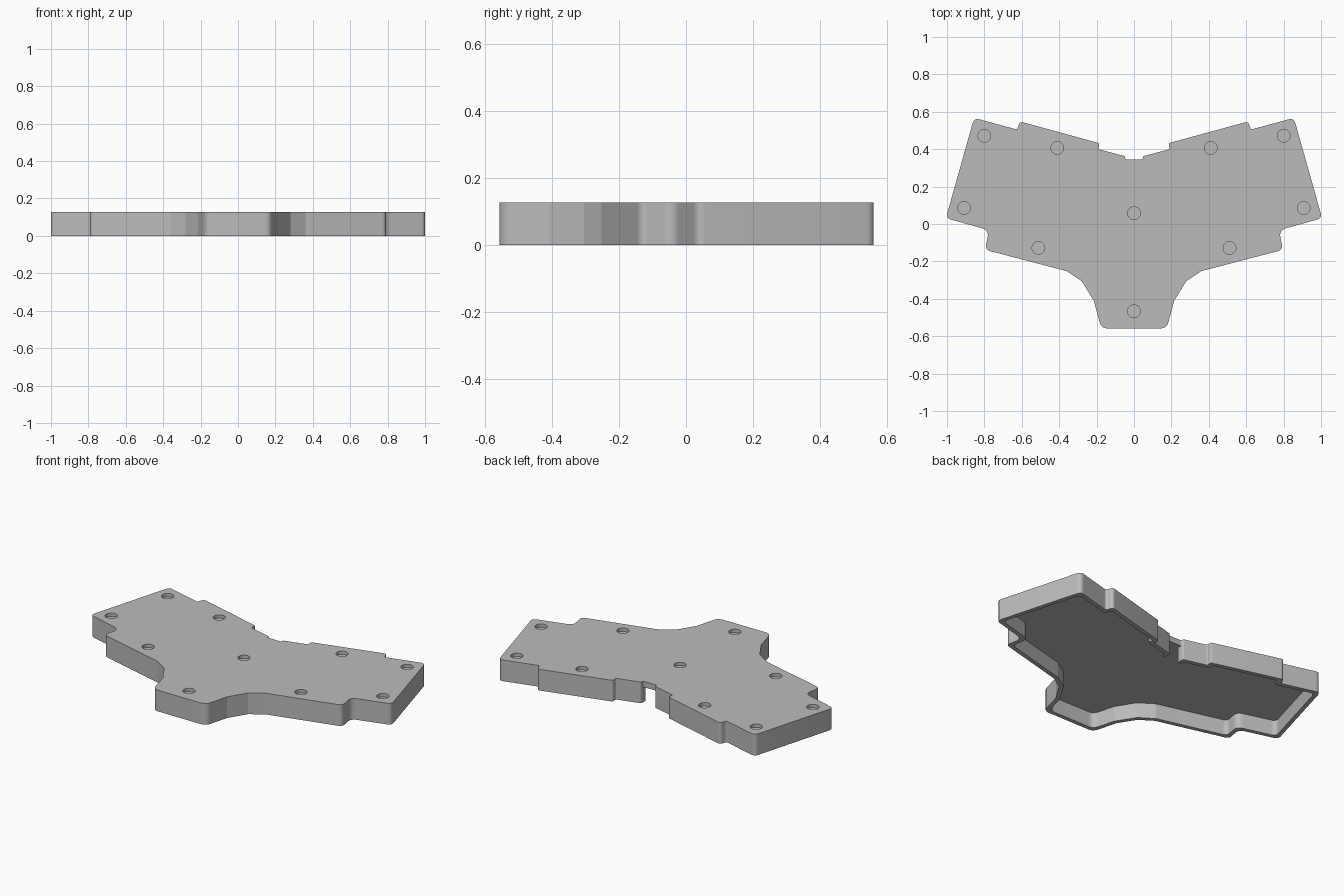
import bpy, bmesh, math
from mathutils import Vector, Matrix

if "Cube" in bpy.data.objects:
    bpy.data.objects.remove(bpy.data.objects["Cube"])

HEIGHT, CEILING, WALL = 0.128, 0.093, 0.025
HOLE_RADIUS, HOLE_DEPTH = 0.034, 0.02

grey = bpy.data.materials.new("plain_grey")
grey.use_nodes = True
grey.diffuse_color = (0.5, 0.5, 0.5, 1)
grey.node_tree.nodes["Principled BSDF"].inputs["Base Color"].default_value = (0.5, 0.5, 0.5, 1)

# Left half of the case outline, back to front: x, y, corner rounding
HALF = [(0.045, 0.345, 0.004), (0.05, 0.363, 0.004), (0.19, 0.40, 0.008),
        (0.185, 0.432, 0.012), (0.61, 0.548, 0.018), (0.625, 0.505, 0.012),
        (0.855, 0.567, 0.03), (1.006, 0.031, 0.03), (0.775, -0.033, 0.04),
        (0.796, -0.138, 0.028), (0.36, -0.252, 0), (0.28, -0.305, 0),
        (0.215, -0.41, 0), (0.175, -0.558, 0.035)]
OUTLINE = HALF + [(-x, y, r) for x, y, r in reversed(HALF)]


def offset(corners, d):
    """Move a clockwise outline inward by d with mitred corners."""
    pts = [Vector(c[:2]) for c in corners]
    result = []
    for i, p in enumerate(pts):
        a = (p - pts[i - 1]).normalized()
        b = (pts[(i + 1) % len(pts)] - p).normalized()
        na, nb = Vector((a.y, -a.x)), Vector((b.y, -b.x))
        q = p + (na + nb) * d / (1 + na.dot(nb))
        result.append((q.x, q.y, corners[i][2]))
    return result


def rounded(corners, steps=8):
    """Replace each rounded corner with a short curve."""
    pts = [Vector(c[:2]) for c in corners]
    result = []
    for i, p in enumerate(pts):
        r = corners[i][2]
        if r == 0:
            result.append(p)
            continue
        a = p + (pts[i - 1] - p).normalized() * r
        b = p + (pts[(i + 1) % len(pts)] - p).normalized() * r
        for k in range(steps + 1):
            t = k / steps
            result.append(a * (1 - t) ** 2 + p * 2 * t * (1 - t) + b * t * t)
    return result


def finish(name, bm):
    bmesh.ops.recalc_face_normals(bm, faces=bm.faces)
    mesh = bpy.data.meshes.new(name)
    bm.to_mesh(mesh)
    bm.free()
    mesh.materials.append(grey)
    obj = bpy.data.objects.new(name, mesh)
    bpy.context.collection.objects.link(obj)
    return obj


def prism(name, pts, z0, z1):
    bm = bmesh.new()
    face = bm.faces.new([bm.verts.new((p.x, p.y, z0)) for p in pts])
    top = bmesh.ops.extrude_face_region(bm, geom=[face])["geom"]
    verts = [g for g in top if isinstance(g, bmesh.types.BMVert)]
    bmesh.ops.translate(bm, verts=verts, vec=(0, 0, z1 - z0))
    return finish(name, bm)


def cut(target, cutter):
    cutter.hide_render = True
    mod = target.modifiers.new("cut", "BOOLEAN")
    mod.operation, mod.solver, mod.object = "DIFFERENCE", "EXACT", cutter
    bpy.context.view_layer.objects.active = target
    bpy.ops.object.modifier_apply(modifier=mod.name)
    bpy.data.objects.remove(cutter)


# Shell: solid outline, hollowed from below
case = prism("case_shell", rounded(OUTLINE), 0, HEIGHT)
cut(case, prism("cavity", rounded(offset(OUTLINE, WALL)), -0.1, CEILING))

# Cable opening in the middle of the back wall
opening = [Vector(p) for p in ((-0.046, 0.28), (-0.046, 0.42), (0.046, 0.42), (0.046, 0.28))]
cut(case, prism("cable_opening", opening, -0.05, CEILING))

# Round screw recesses in the top
spots = [(0, 0.057), (0, -0.467)]
for x, y in ((0.41, 0.407), (0.8, 0.472), (0.908, 0.086), (0.511, -0.128)):
    spots += [(x, y), (-x, y)]
bm = bmesh.new()
for x, y in spots:
    bmesh.ops.create_cone(bm, cap_ends=True, segments=40, radius1=HOLE_RADIUS,
                          radius2=HOLE_RADIUS, depth=2 * HOLE_DEPTH,
                          matrix=Matrix.Translation((x, y, HEIGHT)))
cut(case, finish("screw_recesses", bm))

# Smooth the rounded corners, keep real edges sharp
bpy.ops.object.select_all(action="DESELECT")
case.select_set(True)
bpy.context.view_layer.objects.active = case
bpy.ops.object.shade_smooth_by_angle(angle=math.radians(14))
